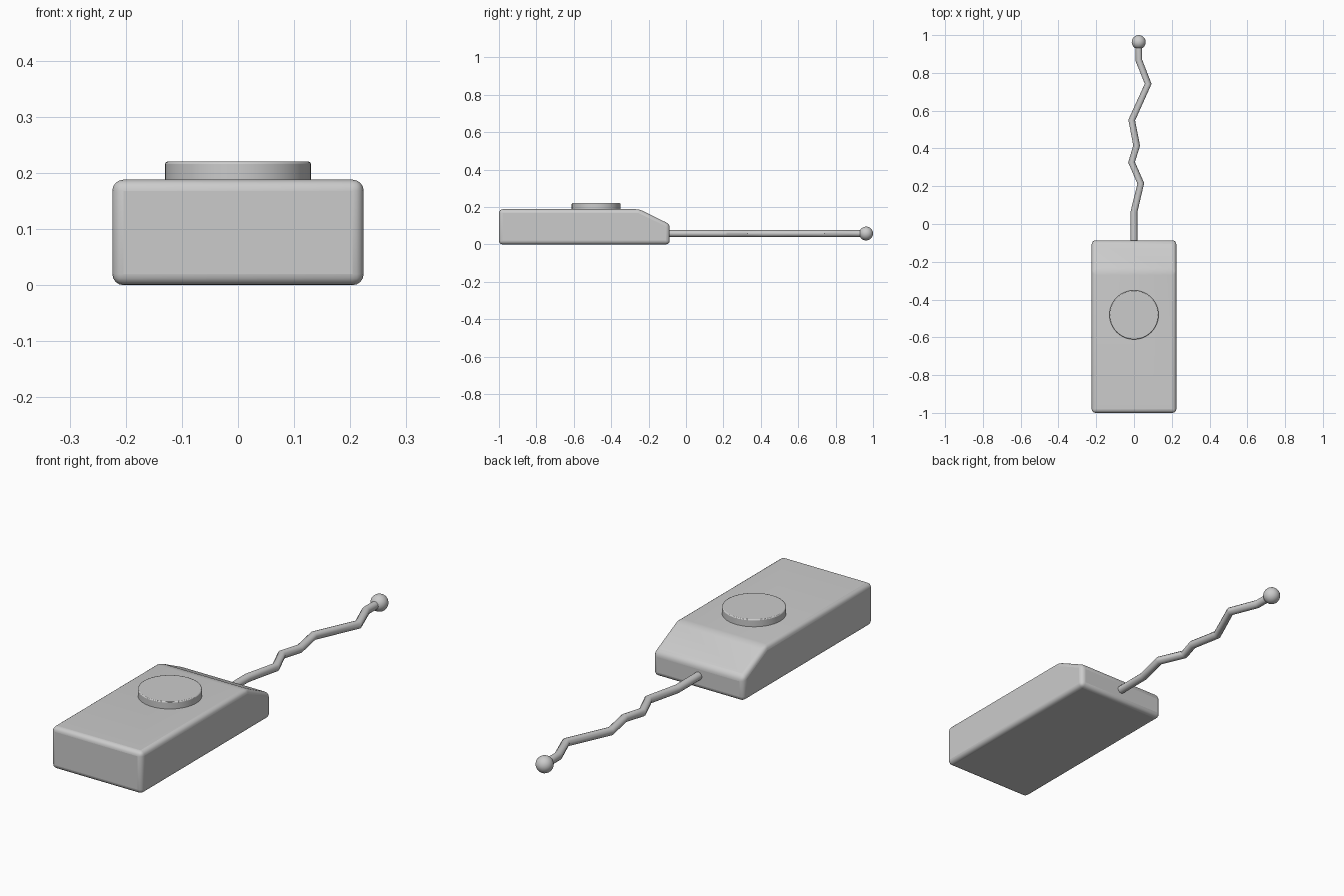
import bpy, bmesh, math

if "Cube" in bpy.data.objects:
    bpy.data.objects.remove(bpy.data.objects["Cube"])


def finish(obj, angle=40):
    bpy.ops.object.select_all(action='DESELECT')
    obj.select_set(True)
    bpy.context.view_layer.objects.active = obj
    bpy.ops.object.shade_smooth_by_angle(angle=math.radians(angle))


def add_bevel(obj, width, segments):
    mod = obj.modifiers.new("Bevel", 'BEVEL')
    mod.width = width
    mod.segments = segments
    mod.limit_method = 'ANGLE'
    mod.angle_limit = math.radians(20)


# Case: side profile with sloped nose, extruded across x
profile = [(-1.0, 0), (-0.087, 0), (-0.087, 0.108), (-0.25, 0.188), (-1.0, 0.188)]
bm = bmesh.new()
face = bm.faces.new([bm.verts.new((-0.224, y, z)) for y, z in profile])
ext = bmesh.ops.extrude_face_region(bm, geom=[face])
verts = [g for g in ext["geom"] if isinstance(g, bmesh.types.BMVert)]
bmesh.ops.translate(bm, verts=verts, vec=(0.448, 0, 0))
bmesh.ops.recalc_face_normals(bm, faces=bm.faces)
mesh = bpy.data.meshes.new("case")
bm.to_mesh(mesh)
bm.free()
case = bpy.data.objects.new("case", mesh)
bpy.context.collection.objects.link(case)
add_bevel(case, 0.02, 4)
finish(case)

# Round button on top
bpy.ops.mesh.primitive_cylinder_add(vertices=64, radius=0.13, depth=0.05,
                                    location=(0, -0.481, 0.195))
button = bpy.context.object
button.name = "button"
add_bevel(button, 0.004, 2)
finish(button)

# Zigzag antenna wire
path = [(0, -0.12), (0, 0.065), (0.036, 0.215), (-0.013, 0.327), (0.014, 0.415),
        (-0.012, 0.55), (0.075, 0.742), (0.025, 0.868), (0.025, 0.96)]
curve = bpy.data.curves.new("antenna", 'CURVE')
curve.dimensions = '3D'
curve.bevel_depth = 0.018
curve.bevel_resolution = 4
curve.use_fill_caps = True
spline = curve.splines.new('POLY')
spline.points.add(len(path) - 1)
for p, (x, y) in zip(spline.points, path):
    p.co = (x, y, 0.058, 1)
antenna = bpy.data.objects.new("antenna", curve)
bpy.context.collection.objects.link(antenna)
bpy.ops.object.select_all(action='DESELECT')
antenna.select_set(True)
bpy.context.view_layer.objects.active = antenna
bpy.ops.object.convert(target='MESH')
finish(bpy.context.object, 35)

# Ball tip
bpy.ops.mesh.primitive_uv_sphere_add(segments=32, ring_count=16, radius=0.037,
                                     location=(0.025, 0.963, 0.058),
                                     rotation=(math.pi / 2, 0, 0))
tip = bpy.context.object
tip.name = "antenna_tip"
finish(tip)
